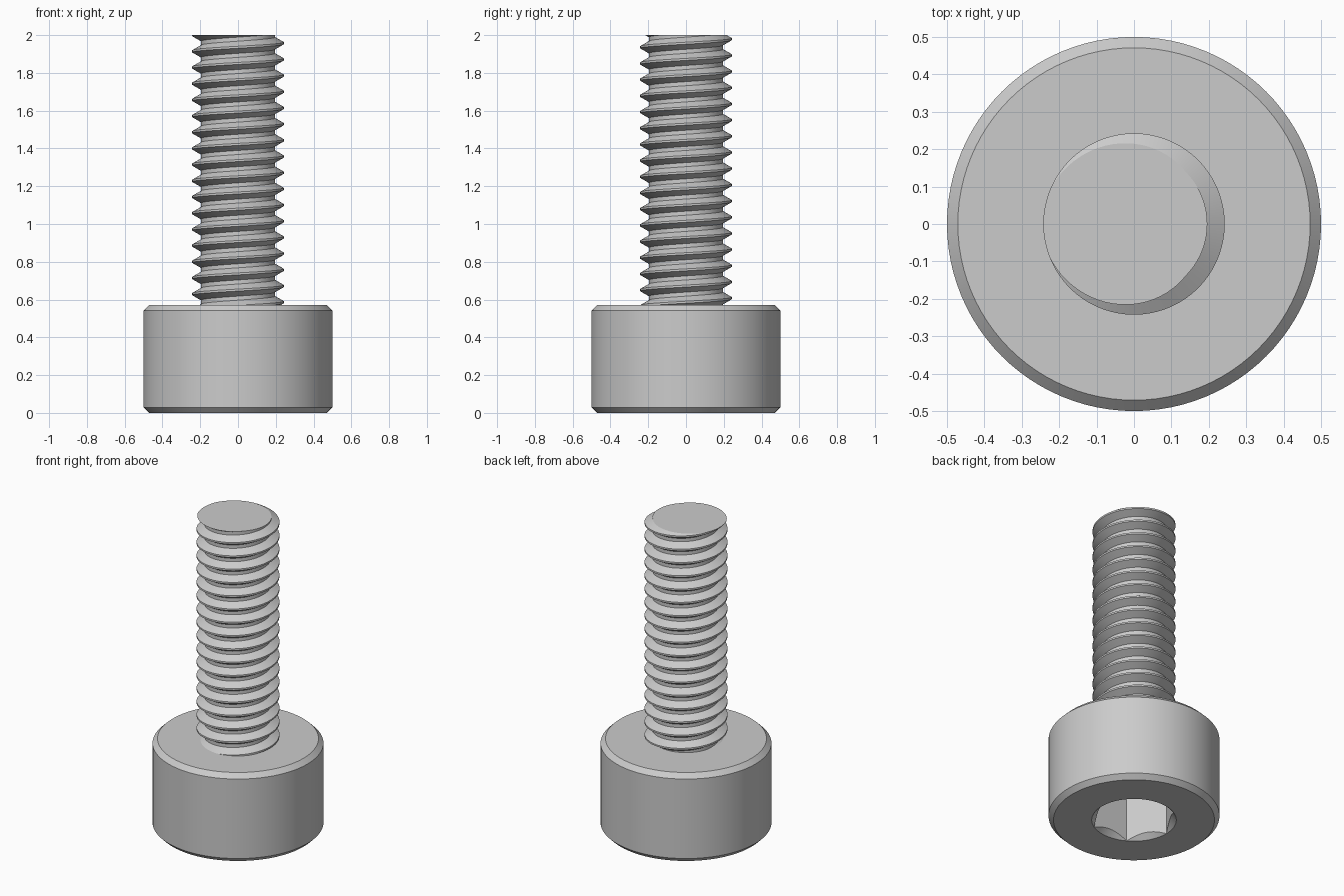
import bpy, bmesh
from math import cos, sin, pi, radians

cube = bpy.data.objects.get("Cube")
if cube:
    bpy.data.objects.remove(cube, do_unlink=True)

# Head
HEAD_R, HEAD_H, BEVEL = 0.5, 0.571, 0.029
# Hex socket
SOCKET_R, SOCKET_DEPTH = 0.2475, 0.3
# Thread
TOP, PITCH = 2.0, 0.0857
CREST_R, ROOT_R = 0.2425, 0.196
SEGMENTS = 96

steel = bpy.data.materials.new("steel_grey")
steel.use_nodes = True
steel.diffuse_color = (0.6, 0.6, 0.6, 1)
steel.node_tree.nodes["Principled BSDF"].inputs["Base Color"].default_value = (0.6, 0.6, 0.6, 1)


def polar(r, a, z):
    return (r * cos(a), r * sin(a), z)


def bridge(bm, rings, closed):
    """Join neighbouring rings of vertices with quads."""
    for low, high in zip(rings, rings[1:]):
        count = len(low)
        for i in range(count if closed else count - 1):
            j = (i + 1) % count
            bm.faces.new((low[i], low[j], high[j], high[i]))


def finish(bm, name):
    """Clean the mesh and turn it into a smooth object with sharp edges."""
    bmesh.ops.remove_doubles(bm, verts=bm.verts, dist=1e-5)
    bmesh.ops.recalc_face_normals(bm, faces=bm.faces)
    mesh = bpy.data.meshes.new(name)
    bm.to_mesh(mesh)
    bm.free()
    mesh.materials.append(steel)
    obj = bpy.data.objects.new(name, mesh)
    bpy.context.collection.objects.link(obj)
    bpy.ops.object.select_all(action='DESELECT')
    obj.select_set(True)
    bpy.context.view_layer.objects.active = obj
    bpy.ops.object.shade_smooth_by_angle(angle=radians(28))
    return obj


def hex_radius(a):
    """Distance from the axis to the wall of the hex socket at an angle."""
    return SOCKET_R * cos(pi / 6) / cos(a % (pi / 3) - pi / 6)


def build_head():
    """Bevelled cylinder with a countersunk hex socket in its underside."""
    bm = bmesh.new()
    angles = [2 * pi * i / SEGMENTS for i in range(SEGMENTS)]
    outer = [(SOCKET_R, 0), (HEAD_R - BEVEL, 0), (HEAD_R, BEVEL),
             (HEAD_R, HEAD_H - BEVEL), (HEAD_R - BEVEL, HEAD_H)]
    # Socket wall: flat floor edge, then the scalloped countersink edge
    rings = [[bm.verts.new(polar(hex_radius(a), a, SOCKET_DEPTH)) for a in angles],
             [bm.verts.new(polar(hex_radius(a), a, SOCKET_R - hex_radius(a))) for a in angles]]
    rings += [[bm.verts.new(polar(r, a, z)) for a in angles] for r, z in outer]
    bridge(bm, rings, closed=True)
    bm.faces.new(rings[0])
    bm.faces.new(rings[-1])
    return finish(bm, "screw_head")


def build_shank():
    """Right-handed thread swept along a helix, cut flat at both ends."""
    bm = bmesh.new()
    profile = [(CREST_R, -1 / 16), (CREST_R, 1 / 16), (ROOT_R, 3 / 8),
               (ROOT_R, 5 / 8), (CREST_R, 15 / 16)]
    turns, steps = 20, 72
    rings = []
    for i in range(turns * steps + 1):
        turn = i / steps
        z = TOP + PITCH * (turn - turns + 2)
        rings.append([bm.verts.new(polar(r, pi + 2 * pi * turn, z + PITCH * dz))
                      for r, dz in profile])
    bridge(bm, rings, closed=False)
    bmesh.ops.remove_doubles(bm, verts=bm.verts, dist=1e-5)
    for height, normal in ((TOP, 1), (HEAD_H - 0.02, -1)):
        geom = bm.verts[:] + bm.edges[:] + bm.faces[:]
        cut = bmesh.ops.bisect_plane(bm, geom=geom, dist=1e-6, plane_co=(0, 0, height),
                                     plane_no=(0, 0, normal), clear_outer=True)
        rim = [e for e in cut["geom_cut"] if isinstance(e, bmesh.types.BMEdge) and e.is_boundary]
        bmesh.ops.edgeloop_fill(bm, edges=rim)
    return finish(bm, "threaded_shank")


build_head()
build_shank()
